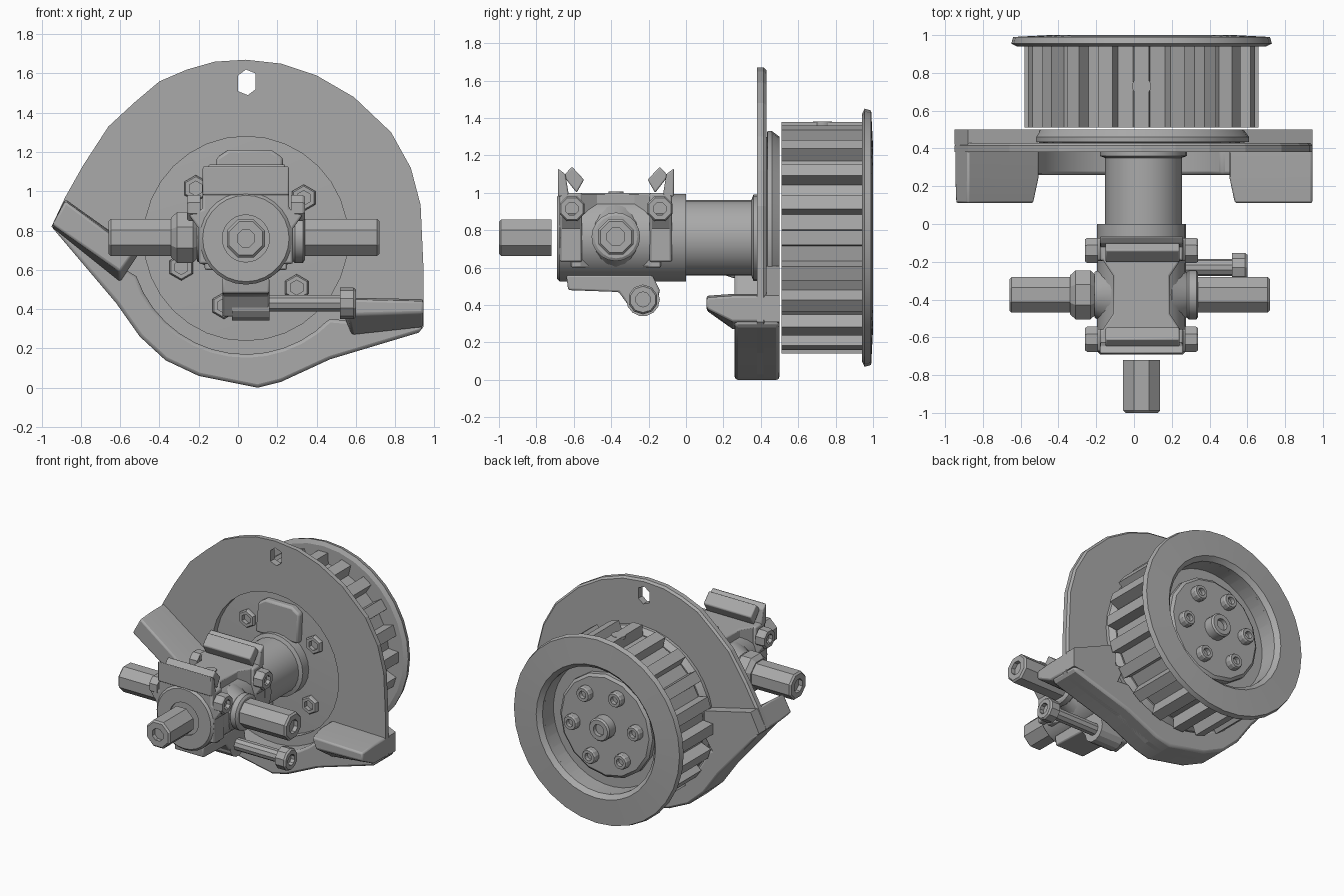
import bpy, bmesh
from math import sin, cos, pi, radians

if "Cube" in bpy.data.objects:
    bpy.data.objects.remove(bpy.data.objects["Cube"])

CX, CZ = 0.04, 0.76      # main axis
JY = -0.375              # cross joint position

steel = bpy.data.materials.new("grey_steel")
steel.use_nodes = True
steel.diffuse_color = (0.4, 0.4, 0.4, 1)
steel.node_tree.nodes["Principled BSDF"].inputs["Base Color"].default_value = (0.4, 0.4, 0.4, 1)


def place(axis, u, v, t):
    return {"x": (t, u, v), "y": (u, t, v), "z": (u, v, t)}[axis]


def loft(name, axis, sections, closed=False, bevel=0, smooth=True):
    """Skin a list of (outline, offset) sections; cap the ends unless closed."""
    bm = bmesh.new()
    rings = [[bm.verts.new(place(axis, u, v, t)) for u, v in pts] for pts, t in sections]
    pairs = list(zip(rings, rings[1:])) + ([(rings[-1], rings[0])] if closed else [])
    for a, b in pairs:
        for i in range(len(a)):
            j = (i + 1) % len(a)
            bm.faces.new((a[i], a[j], b[j], b[i]))
    if not closed:
        bm.faces.new(rings[0])
        bm.faces.new(rings[-1])
    bmesh.ops.recalc_face_normals(bm, faces=bm.faces)
    mesh = bpy.data.meshes.new(name)
    bm.to_mesh(mesh)
    bm.free()
    ob = bpy.data.objects.new(name, mesh)
    bpy.context.collection.objects.link(ob)
    mesh.materials.append(steel)
    if bevel:
        mod = ob.modifiers.new("Bevel", "BEVEL")
        mod.width, mod.segments, mod.limit_method = bevel, 2, "ANGLE"
        mod.angle_limit = radians(40)
    if smooth:
        bpy.ops.object.select_all(action="DESELECT")
        bpy.context.view_layer.objects.active = ob
        ob.select_set(True)
        bpy.ops.object.shade_smooth_by_angle(angle=radians(25))
    return ob


def prism(name, axis, pts, a, b, bevel=0):
    return loft(name, axis, [(pts, a), (pts, b)], bevel=bevel)


def circle(c, r, n, turn=0.0):
    return [(c[0] + r * cos(2 * pi * (i + turn) / n), c[1] + r * sin(2 * pi * (i + turn) / n))
            for i in range(n)]


def turned(name, axis, c, profile, n=32, turn=0.0, closed=False):
    return loft(name, axis, [(circle(c, r, n, turn), t) for r, t in profile], closed)


def socket_bolt(name, axis, c, r, base, tip, n=12, hole=0.5):
    """Chamfered stud whose tip has a recessed socket."""
    s = 1 if tip > base else -1
    turned(name, axis, c, [(r, base), (r, tip - s * 0.012), (r * 0.88, tip),
                           (r * hole, tip), (r * hole, tip - s * 0.03)], n, 0.5)


def cut(ob, cutter):
    mod = ob.modifiers.new("Cut", "BOOLEAN")
    mod.operation, mod.object, mod.solver = "DIFFERENCE", cutter, "EXACT"
    bpy.context.view_layer.objects.active = ob
    bpy.ops.object.modifier_apply(modifier=mod.name)
    bpy.data.objects.remove(cutter)


AXIS = (CX, CZ)

# Guard plate with a chamfered rim, a round opening and a slot
lower = [(-0.95, 0.82), (-0.62, 0.43), (-0.5, 0.26), (-0.37, 0.14), (-0.2, 0.06), (0.1, 0.0),
         (0.22, 0.03), (0.47, 0.145), (0.92, 0.28), (0.945, 0.31)]
upper = [(0.945, 0.6), (0.93, 0.93), (0.88, 1.12), (0.78, 1.3), (0.59, 1.48), (0.4, 1.59),
         (0.22, 1.65), (0.04, 1.67), (-0.12, 1.66), (-0.26, 1.62), (-0.4, 1.56),
         (-0.53, 1.45), (-0.66, 1.33), (-0.79, 1.13), (-0.88, 0.97)]
outline = lower + upper
rim = [(CX + (u - CX) * 0.985, CZ + (v - CZ) * 0.985) for u, v in outline]
guard = loft("guard_plate", "y", [(outline, 0.38), (outline, 0.415), (rim, 0.43)], smooth=False)
cut(guard, turned("opening", "y", AXIS, [(0.52, 0.3), (0.52, 0.6)], 32))
slot = [(0.0, 1.51), (0.0, 1.59), (0.04, 1.62), (0.09, 1.6), (0.09, 1.52), (0.05, 1.49)]
cut(guard, prism("slot", "y", slot, 0.3, 0.6))

# Lower hood wall, the two arms and the webs behind them
inner = [(CX + 0.59 * cos(radians(a)), CZ + 0.59 * sin(radians(a))) for a in range(-44, -162, -9)]
prism("hood", "y", lower + inner, 0.26, 0.5, 0.02)
left = [(-0.95, 0.82), (-0.88, 0.96), (-0.5, 0.69), (-0.6, 0.54)]
left_tip = [(-0.945, 0.83), (-0.88, 0.95), (-0.53, 0.69), (-0.6, 0.59)]
loft("right_arm", "y", [(left_tip, 0.11), (left, 0.25), (left, 0.5)], bevel=0.012)
prism("right_web", "y", left[:2] + [(-0.5, 0.87)] + left[2:], 0.42, 0.5)
block = [(0.5, 0.46), (0.945, 0.45), (0.945, 0.31), (0.58, 0.27)]
block_tip = [(0.53, 0.45), (0.945, 0.44), (0.945, 0.38), (0.56, 0.37)]
loft("left_arm", "y", [(block_tip, 0.11), (block, 0.25), (block, 0.5)], bevel=0.012)
prism("left_web", "y", [(0.58, 0.61)] + block[1:], 0.42, 0.5)

# Mounting disc, its bolts and the top tab
turned("mounting_disc", "y", AXIS, [(0.52, 0.43), (0.57, 0.435), (0.57, 0.46), (0.54, 0.5)], 36)
for a in (35, 135, 204, 252, 316):
    c = (CX + 0.36 * cos(radians(a)), CZ + 0.36 * sin(radians(a)))
    socket_bolt("disc_bolt", "y", c, 0.068, 0.46, 0.4, 6, 0.55)
prism("neck_tab", "y", [(-0.13, 0.95), (-0.11, 1.17), (-0.05, 1.21), (0.17, 1.21),
                        (0.23, 1.17), (0.22, 0.95)], 0.385, 0.45, 0.015)

# Toothed pulley with rear recess
N = 20
teeth, bore = [], []
for i in range(N):
    for f, r in ((-0.26, 0.54), (-0.2, 0.62), (0.2, 0.62), (0.26, 0.54)):
        a = 2 * pi * (i + f) / N + pi / 2
        teeth.append((CX + r * cos(a), CZ + r * sin(a)))
        bore.append((CX + 0.46 * cos(a), CZ + 0.46 * sin(a)))
loft("pulley", "y", [(teeth, 0.51), (teeth, 0.95), (bore, 0.95), (bore, 0.84)])
turned("pulley_flange", "y", AXIS, [(0.46, 0.94), (0.66, 0.94), (0.69, 0.955), (0.68, 0.99),
                                    (0.49, 1.0), (0.46, 0.97)], 32, closed=True)
turned("hub_disc", "y", AXIS, [(0.38, 0.83), (0.38, 0.875), (0.36, 0.89)], 16)
socket_bolt("hub_centre_bolt", "y", AXIS, 0.085, 0.88, 0.97, 16)
for i in range(6):
    a = 2 * pi * (i - 0.1) / 6
    socket_bolt("hub_bolt", "y", (CX + 0.26 * cos(a), CZ + 0.26 * sin(a)), 0.055, 0.88, 0.94, 12)
turned("set_screw", "z", (CX, 0.73), [(0.05, 1.36), (0.05, 1.381)], 16)

# Shaft neck, joint barrel and detached front stud
turned("shaft_neck", "y", (0.05, CZ), [(0.203, -0.05), (0.203, 0.35), (0.23, 0.36), (0.23, 0.44)], 24)
turned("joint_barrel", "y", AXIS, [(0.235, 0.0), (0.235, -0.675), (0.22, -0.69), (0.12, -0.69),
                                   (0.12, -0.6)], 28)
socket_bolt("front_stud", "y", AXIS, 0.105, -0.72, -1.0, 8, 0.45)

# Waisted saddle body with clamp ends, mirrored front to back
waist = [(0.25, -0.24), (0.25, -0.19), (0.19, -0.1), (0.19, 0.1), (0.25, 0.19), (0.25, 0.24)]
waist += [(2 * CX - u, v) for u, v in reversed(waist)]
prism("saddle", "z", [(u, JY + v) for u, v in waist], 0.6, 1.0, 0.01)
prism("saddle_button", "z", circle((CX, JY), 0.04, 12), 0.98, 1.007)
clamp = [(-0.2, 0.63), (-0.2, 0.81), (-0.25, 0.88), (-0.18, 0.91), (-0.18, 1.0), (0.26, 1.0),
         (0.26, 0.91), (0.33, 0.88), (0.28, 0.81), (0.28, 0.63)]
wall = [(-0.31, 0.98), (-0.31, 1.13), (-0.27, 1.1), (-0.25, 0.98)]
bar = [(-0.28, 1.09), (-0.235, 1.14), (-0.17, 1.07), (-0.21, 1.0)]
for s in (1, -1):
    prism("clamp_end", "y", clamp, JY - s * 0.18, JY - s * 0.3, 0.012)
    for name, pts, x0, x1 in (("clamp_wall", wall, -0.18, 0.26), ("clamp_bar", bar, -0.15, 0.24)):
        prism(name, "x", [(JY + s * u, v) for u, v in pts], x0, x1, 0.008)
    for x0, x1 in ((-0.19, -0.26), (0.27, 0.34)):
        socket_bolt("clamp_bolt", "x", (JY + s * 0.235, 0.915), 0.072, x0, x1, 8, 0.5)

# Cross studs with collar and nut
cross = (JY, 0.765)
turned("cross_collar", "x", cross, [(0.17, -0.12), (0.12, -0.21), (0.12, 0.1), (0.17, 0.2),
                                    (0.12, 0.28), (0.13, 0.29), (0.13, 0.33), (0.115, 0.34)], 20)
turned("cross_nut", "x", cross, [(0.11, -0.2), (0.14, -0.23), (0.14, -0.31), (0.11, -0.34)], 8, 0.5)
socket_bolt("right_stud", "x", cross, 0.102, -0.33, -0.66, 8)
socket_bolt("left_stud", "x", cross, 0.102, 0.33, 0.72, 8)

# Strap under the barrel with its pinch bolt
prism("lower_strap", "x", [(-0.64, 0.56), (-0.63, 0.48), (-0.36, 0.47), (-0.28, 0.36),
                           (-0.16, 0.38), (-0.14, 0.48), (-0.18, 0.56)], -0.08, 0.16, 0.01)
pinch = (-0.23, 0.43)
turned("strap_lug", "x", pinch, [(0.09, -0.03), (0.09, 0.16)], 14)
turned("pinch_bolt_shank", "x", pinch, [(0.045, 0.1), (0.045, 0.54)], 10)
socket_bolt("pinch_bolt_head", "x", pinch, 0.08, 0.52, 0.6, 10)
